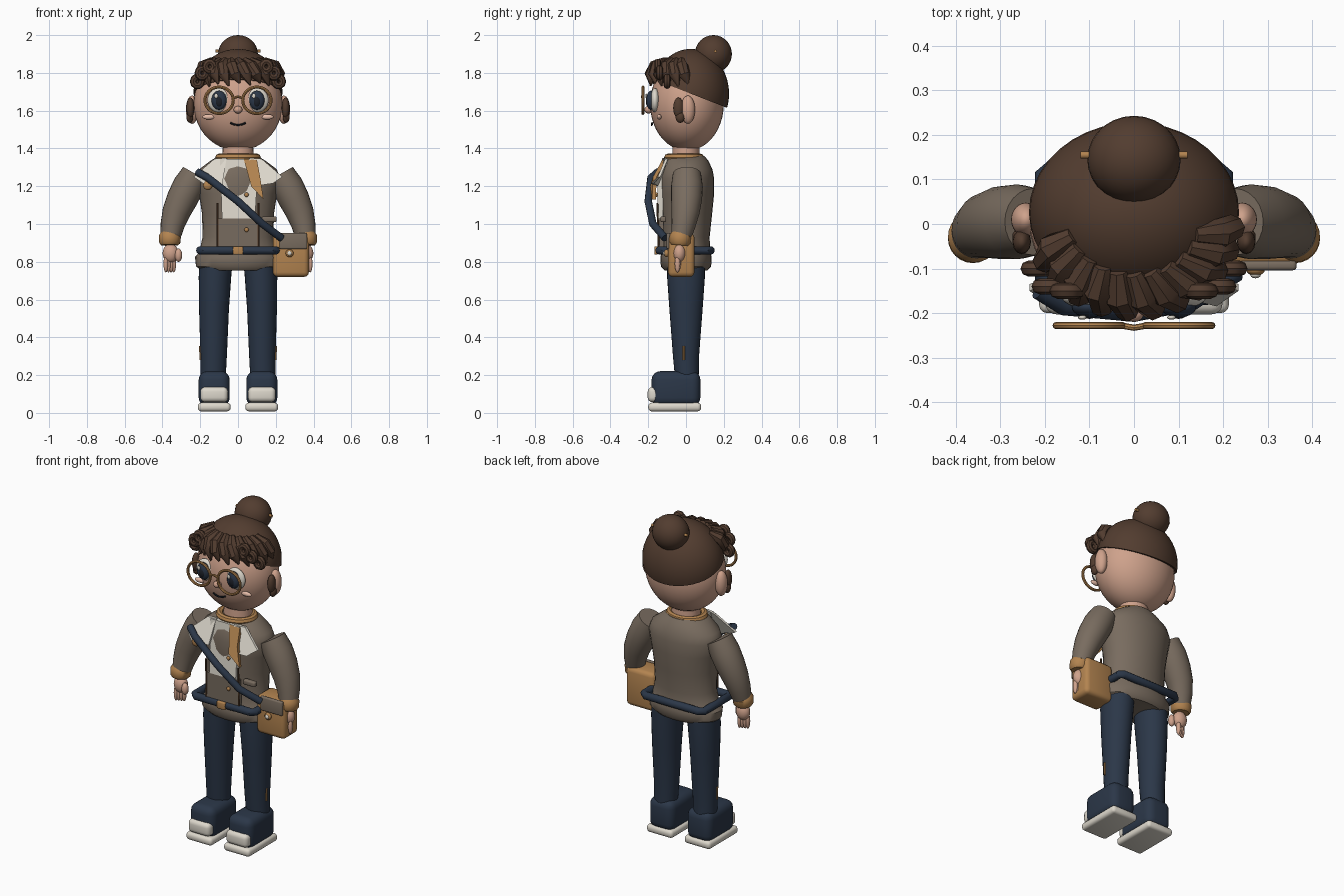
import bpy, bmesh, math
from math import sin, cos, pi, radians
from mathutils import Vector, Matrix

if "Cube" in bpy.data.objects:
    bpy.data.objects.remove(bpy.data.objects["Cube"])


def material(name, *rgb):
    m = bpy.data.materials.new(name)
    m.use_nodes = True
    m.diffuse_color = (*rgb, 1)
    m.node_tree.nodes["Principled BSDF"].inputs["Base Color"].default_value = (*rgb, 1)
    return m


HAIR = material("brown hair", .085, .046, .029)
SKIN = material("warm skin", .62, .36, .26)
NAVY = material("navy cloth", .024, .038, .065)
JACKET = material("taupe wool", .19, .15, .115)
GOLD = material("tan leather", .45, .23, .08)
WHITE = material("off white", .72, .68, .6)
DARK = material("near black", .012, .015, .022)
BLUSH = material("pale blush", .78, .5, .39)
TRIM = material("dark brown trim", .1, .05, .025)


def finish(name, bm, mat, smooth=40):
    bmesh.ops.recalc_face_normals(bm, faces=bm.faces[:])
    me = bpy.data.meshes.new(name)
    bm.to_mesh(me)
    bm.free()
    me.materials.append(mat)
    ob = bpy.data.objects.new(name, me)
    bpy.context.collection.objects.link(ob)
    bpy.ops.object.select_all(action='DESELECT')
    ob.select_set(True)
    bpy.context.view_layer.objects.active = ob
    bpy.ops.object.shade_smooth_by_angle(angle=radians(smooth))
    return ob


def ball(name, loc, size, mat, seg=24, cut=None):
    bm = bmesh.new()
    bmesh.ops.create_uvsphere(bm, u_segments=seg, v_segments=seg // 2 + 2, radius=1)
    bmesh.ops.transform(bm, matrix=Matrix.Translation(loc) @ Matrix.Diagonal((*size, 1)), verts=bm.verts)
    if cut:
        bmesh.ops.bisect_plane(bm, geom=bm.verts[:] + bm.edges[:] + bm.faces[:],
                               plane_co=cut[0], plane_no=cut[1], clear_inner=True)
        bmesh.ops.holes_fill(bm, edges=bm.edges[:])
    return finish(name, bm, mat)


def box(name, loc, size, mat, bevel=.01, segs=3):
    bm = bmesh.new()
    bmesh.ops.create_cube(bm, size=1)
    bmesh.ops.transform(bm, matrix=Matrix.Translation(loc) @ Matrix.Diagonal((*size, 1)), verts=bm.verts)
    bmesh.ops.bevel(bm, geom=bm.edges[:], offset=bevel, segments=segs, profile=.5, affect='EDGES')
    return finish(name, bm, mat)


def skin_rings(name, bm, rings, mat, closed=False):
    n = len(rings[0])
    count = len(rings) if closed else len(rings) - 1
    for i in range(count):
        a, b = rings[i], rings[(i + 1) % len(rings)]
        for j in range(n):
            k = (j + 1) % n
            bm.faces.new((a[j], a[k], b[k], b[j]))
    if not closed:
        bm.faces.new(rings[0])
        bm.faces.new(rings[-1])
    return finish(name, bm, mat)


def loft(name, sections, mat, seg=28):
    # Sections are (centre x, centre y, z, x radius, y radius)
    bm = bmesh.new()
    rings = [[bm.verts.new((x + rx * cos(2 * pi * j / seg), y + ry * sin(2 * pi * j / seg), z))
              for j in range(seg)] for x, y, z, rx, ry in sections]
    return skin_rings(name, bm, rings, mat)


def tube(name, path, radii, mat, seg=12, ref=(0, 1, 0), closed=False):
    pts = [Vector(p) for p in path]
    n = len(pts)
    radii = radii if isinstance(radii, (list, tuple)) else [radii] * n
    bm, rings = bmesh.new(), []
    for i, p in enumerate(pts):
        a = pts[(i - 1) % n] if closed else pts[max(i - 1, 0)]
        b = pts[(i + 1) % n] if closed else pts[min(i + 1, n - 1)]
        t = (b - a).normalized()
        u = t.cross(Vector(ref)).normalized()
        v = t.cross(u)
        rings.append([bm.verts.new(p + radii[i] * (u * cos(2 * pi * j / seg) + v * sin(2 * pi * j / seg)))
                      for j in range(seg)])
    return skin_rings(name, bm, rings, mat, closed)


def ring(name, loc, rx, rz, r, mat, axis='y', seg=32):
    x, y, z = loc
    path = []
    for i in range(seg):
        c, s = rx * cos(2 * pi * i / seg), rz * sin(2 * pi * i / seg)
        path.append((x + c, y, z + s) if axis == 'y' else (x + c, y + s, z))
    return tube(name, path, r, mat, 8, (0, 1, 0) if axis == 'y' else (0, 0, 1), True)


def plate(name, pts, mat, thick=.012):
    bm = bmesh.new()
    f = bm.faces.new([bm.verts.new(p) for p in pts])
    out = bmesh.ops.extrude_face_region(bm, geom=[f])
    bmesh.ops.translate(bm, vec=(0, thick, 0),
                        verts=[g for g in out["geom"] if isinstance(g, bmesh.types.BMVert)])
    return finish(name, bm, mat, 20)


# Head, hair cap and bun
ball("head", (0, .005, 1.635), (.235, .195, .247), SKIN, 40)
ball("hair_cap", (0, .025, 1.69), (.236, .203, .237), HAIR, 40, ((0, .23, 1.61), (0, .39, 1)))
ball("hair_bun", (0, .145, 1.9), (.105, .098, .1), HAIR, 28)
tube("hair_pin", [(-.12, .155, 1.915), (.12, .155, 1.915)], .008, GOLD)
ball("nose", (0, -.198, 1.605), (.023, .022, .02), SKIN)
tube("mouth", [(x / 100, -.182 + abs(x) * .0008, 1.524 + x * x * .0007) for x in range(-4, 5, 2)], .005, DARK, 8)

# Fringe of pointed locks, shorter curls between them
for i in range(-5, 6):
    a = radians(i * 15)
    tip = 1.735 + .012 * (i % 2) - .002 * abs(i)
    spots = [(.115, 1.865), (.17, 1.835), (.196, 1.79), (.198, tip)]
    path = [((r + .025) * sin(a + .1 * k), .005 - r * cos(a + .1 * k), z) for k, (r, z) in enumerate(spots)]
    tube("fringe_lock", path, [.02, .035, .03, .004], HAIR, 8)

# Paired features of the face
for s in (-1, 1):
    for x, y, z in ((.15, -.15, 1.835), (.19, -.14, 1.8), (.215, -.1, 1.755)):
        ring("temple_curl", (s * x, y, z), .022, .024, .018, HAIR, seg=10)
    ball("ear", (s * .243, .01, 1.605), (.033, .038, .075), SKIN)
    ball("sideburn", (s * .252, -.04, 1.615), (.021, .028, .055), HAIR, 12)
    ball("sideburn_curl", (s * .255, -.03, 1.565), (.019, .025, .03), HAIR, 10)
    ball("eye", (s * .1, -.164, 1.655), (.062, .026, .064), WHITE)
    ball("iris", (s * .1, -.186, 1.655), (.04, .024, .051), NAVY)
    ball("pupil", (s * .1, -.197, 1.65), (.022, .016, .032), DARK)
    ball("eye_glint", (s * .1 - .016, -.21, 1.678), (.01, .005, .013), WHITE, 12)
    ball("cheek", (s * .155, -.142, 1.567), (.034, .012, .014), BLUSH, 16)
    ring("glasses_rim", (s * .1, -.228, 1.655), .075, .07, .008, GOLD)
tube("glasses_bridge", [(-.028, -.228, 1.665), (0, -.233, 1.675), (.028, -.228, 1.665)], .007, GOLD, 8)

# Neck, jacket body and neckerchief
loft("neck", [(0, 0, 1.32, .083, .075), (0, 0, 1.43, .08, .07)], SKIN)
loft("jacket_body", [(0, 0, .755, .195, .115), (0, 0, .775, .222, .133), (0, 0, .825, .228, .136),
                     (0, 0, .85, .205, .128), (0, 0, .93, .188, .125), (0, .003, 1.05, .19, .135),
                     (0, .003, 1.16, .207, .146), (0, .003, 1.24, .225, .146),
                     (0, .003, 1.29, .205, .137), (0, 0, 1.335, .145, .118), (0, 0, 1.36, .105, .098)], JACKET)
ring("neckerchief", (0, -.01, 1.352), .1, .085, .021, GOLD, 'z')
plate("neckerchief_tail", [(.03, -.125, 1.345), (.1, -.125, 1.34), (.117, -.175, 1.25),
                           (.135, -.18, 1.13), (.07, -.19, 1.2)], GOLD, .02)

# Shirt front, lapels and fastenings
plate("shirt_front", [(-.085, -.152, 1.03), (.09, -.152, 1.03), (.1, -.152, 1.2),
                      (.095, -.125, 1.345), (-.095, -.125, 1.345)], WHITE, .03)
plate("jacket_front", [(-.105, -.147, .87), (.105, -.147, .87), (.105, -.15, 1.03), (-.105, -.15, 1.03)], JACKET, .03)
for s in (-1, 1):
    plate("lapel", [(s * .06, -.125, 1.35), (s * .125, -.11, 1.345), (s * .235, -.15, 1.25),
                    (s * .185, -.185, 1.215), (s * .085, -.16, 1.2)], WHITE, .015)
    tube("jacket_seam", [(s * .108, -.145, .88), (s * .108, -.152, 1.11)], .005, TRIM, 8)
for z in (.97, 1.155):
    ball("button", (.045, -.156, z), (.012, .008, .012), GOLD, 12)
ball("brooch", (-.16, -.175, 1.205), (.025, .014, .025), GOLD, 16)
box("pocket_flap", (.165, -.12, 1.025), (.08, .03, .03), JACKET, .008)

# Belt and shoulder strap
corners = [(sx * (.2 - dx), sy * (.14 - dy), .86) for sx, sy, dx, dy in
           ((-1, -1, 0, .015), (-1, -1, .015, 0), (1, -1, .015, 0), (1, -1, 0, .015),
            (1, 1, 0, .025), (1, 1, .02, .01), (-1, 1, .02, .01), (-1, 1, 0, .025))]
tube("belt", corners, .022, NAVY, 12, (0, 0, 1), True)
box("belt_buckle", (0, -.158, .86), (.055, .02, .044), GOLD, .006)
tube("shoulder_strap", [(-.215, -.15, 1.275), (-.16, -.185, 1.245), (0, -.2, 1.12),
                        (.13, -.175, 1.0), (.23, -.11, .925)], .02, NAVY)

# Satchel
box("satchel", (.28, -.025, .835), (.19, .14, .23), GOLD, .025)
box("satchel_flap", (.292, -.093, .91), (.146, .022, .085), JACKET, .008)
ball("satchel_clasp", (.273, -.103, .845), (.021, .013, .021), GOLD, 16)
ball("satchel_stud", (.273, -.114, .845), (.012, .008, .012), WHITE, 12)

for s in (-1, 1):
    # Sleeve, cuff and hand
    tube("sleeve", [(s * .225, .005, 1.265), (s * .262, .005, 1.2), (s * .297, .003, 1.13),
                    (s * .328, -.003, 1.06), (s * .348, -.014, .99), (s * .358, -.027, .925)],
         [.075, .084, .082, .074, .063, .052], JACKET, 24)
    tube("cuff", [(s * .357, -.026, .945), (s * .36, -.029, .935), (s * .362, -.032, .9),
                  (s * .362, -.033, .888)], [.05, .058, .056, .046], GOLD, 24)
    ball("palm", (s * .357, -.035, .845), (.042, .034, .05), SKIN, 20)
    ball("thumb", (s * .315, -.055, .835), (.02, .02, .036), SKIN, 14)
    for i in range(4):
        ball("finger", (s * (.382 - .014 * i), -.045 + .006 * i, .79), (.0125, .015, .047), SKIN, 12)

    # Trouser leg with side seam
    loft("trouser_leg", [(s * .132, .005, .17, .066, .062), (s * .129, 0, .3, .07, .069),
                         (s * .127, 0, .55, .079, .088), (s * .122, 0, .72, .086, .1),
                         (s * .115, 0, .82, .088, .1)], NAVY)
    tube("trouser_tab", [(s * .198, -.012, .28), (s * .2, -.012, .355)], .006, GOLD, 8)

    # Shoe
    box("shoe_upper", (s * .126, -.053, .128), (.164, .258, .185), NAVY, .045, 4)
    box("shoe_sole", (s * .126, -.06, .031), (.174, .28, .046), WHITE, .018)
    box("toe_cap", (s * .126, -.168, .097), (.146, .07, .08), WHITE, .025, 4)
